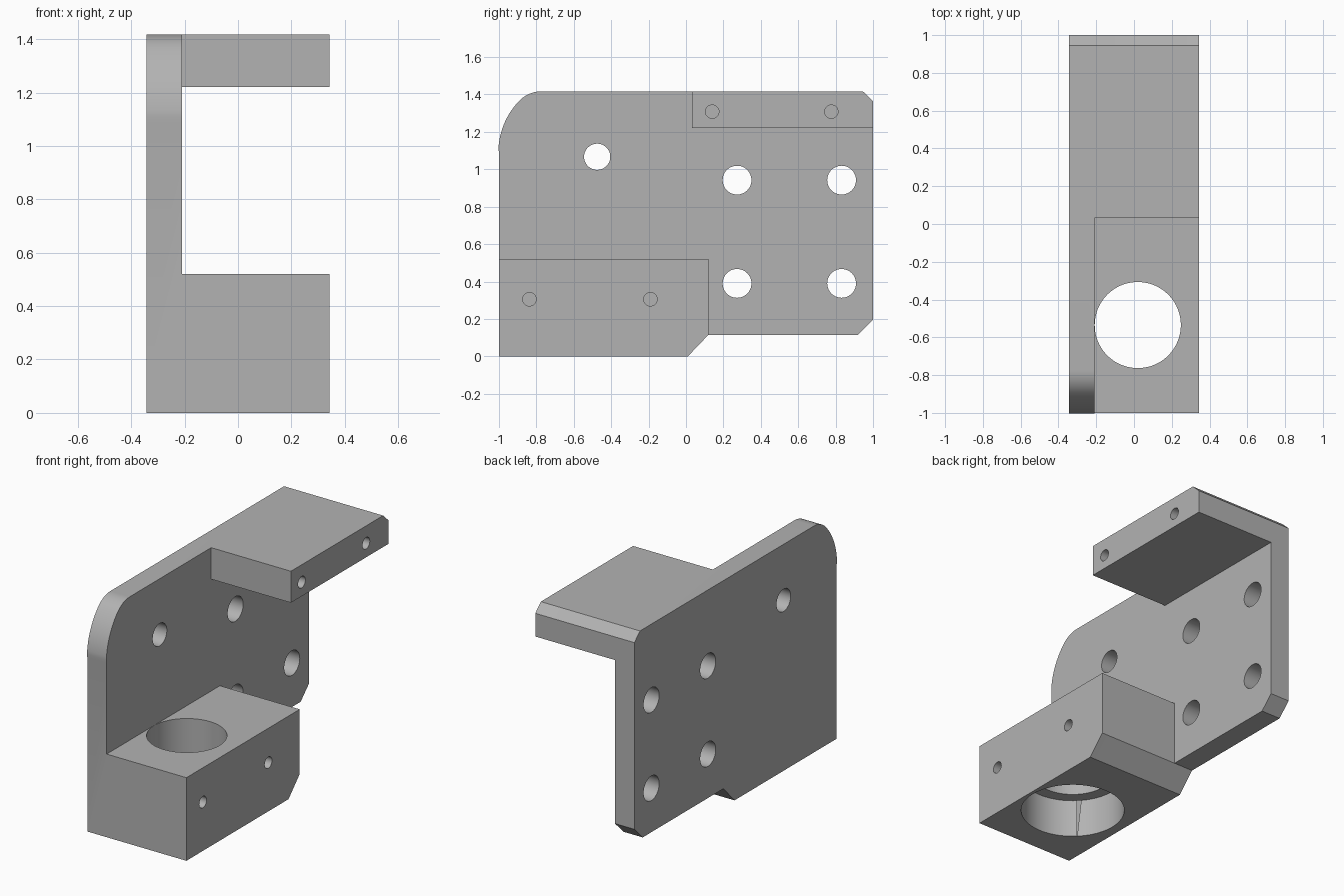
import bpy, bmesh, math
from mathutils import Matrix, Vector

cube = bpy.data.objects.get("Cube")
if cube:
    bpy.data.objects.remove(cube, do_unlink=True)

grey = bpy.data.materials.new("machined grey")
grey.use_nodes = True
COLOUR = (0.45, 0.45, 0.45, 1)
grey.diffuse_color = COLOUR
grey.node_tree.nodes["Principled BSDF"].inputs["Base Color"].default_value = COLOUR

OUTER, INNER, EDGE = -0.343, -0.209, 0.343   # plate outside, plate inside, block ends
TOP = 1.417


def finish(name, bm):
    bmesh.ops.recalc_face_normals(bm, faces=bm.faces)
    mesh = bpy.data.meshes.new(name)
    bm.to_mesh(mesh)
    bm.free()
    mesh.materials.append(grey)
    obj = bpy.data.objects.new(name, mesh)
    bpy.context.collection.objects.link(obj)
    return obj


def extrude_profile(name, profile, x0, x1):
    """Extrude a side profile of (y, z) points along x."""
    bm = bmesh.new()
    face = bm.faces.new([bm.verts.new((x0, y, z)) for y, z in profile])
    out = bmesh.ops.extrude_face_region(bm, geom=[face])
    verts = [v for v in out["geom"] if isinstance(v, bmesh.types.BMVert)]
    bmesh.ops.translate(bm, verts=verts, vec=(x1 - x0, 0, 0))
    return finish(name, bm)


def drill(name, start, end, radius, sides=48):
    """Cylinder from start to end, used as a cutter."""
    a, b = Vector(start), Vector(end)
    turn = (b - a).to_track_quat("Z", "Y").to_matrix().to_4x4()
    bm = bmesh.new()
    bmesh.ops.create_cone(bm, cap_ends=True, segments=sides, radius1=radius,
                          radius2=radius, depth=(b - a).length,
                          matrix=Matrix.Translation((a + b) / 2) @ turn)
    obj = finish(name, bm)
    obj.hide_render = True
    return obj


def combine(target, other, operation):
    mod = target.modifiers.new(operation.title(), "BOOLEAN")
    mod.operation, mod.solver, mod.object = operation, "EXACT", other
    bpy.context.view_layer.objects.active = target
    bpy.ops.object.modifier_apply(modifier=mod.name)
    bpy.data.objects.remove(other, do_unlink=True)


def arc(cy, cz, radius, start, end, steps):
    angles = [math.radians(start + (end - start) * i / steps) for i in range(steps + 1)]
    return [(cy + radius * math.cos(a), cz + radius * math.sin(a)) for a in angles]


# Side plate: chamfered corners, and a front corner blended from two arcs
blend = 136
small = arc(-0.772, TOP - 0.166, 0.166, 90, blend, 10)
large_r = 0.4
join_y, join_z = small[-1]
turn = math.radians(blend)
large = arc(join_y - large_r * math.cos(turn), join_z - large_r * math.sin(turn),
            large_r, blend, 180, 14)[1:]
large[-1] = (-1, large[-1][1])
plate_profile = [(-1, 0), (0.01, 0), (0.12, 0.115), (0.918, 0.115), (1, 0.197),
                 (1, 1.365), (0.945, TOP)] + small + large
bracket = extrude_profile("bracket", plate_profile, OUTER, INNER)

# Lower clamp block and upper mounting flange
lower = [(-1, 0), (0.01, 0), (0.12, 0.115), (0.12, 0.52), (-1, 0.52)]
upper = [(0.033, 1.22), (1, 1.22), (1, 1.365), (0.945, TOP), (0.033, TOP)]
combine(bracket, extrude_profile("clamp_block", lower, INNER, EDGE), "UNION")
combine(bracket, extrude_profile("flange", upper, INNER, EDGE), "UNION")

# Vertical bore with a wider counterbore underneath
bx, by = 0.02, -0.535
combine(bracket, drill("bore", (bx, by, -0.1), (bx, by, 0.7), 0.228, 80), "DIFFERENCE")
combine(bracket, drill("counterbore", (bx, by, -0.1), (bx, by, 0.24), 0.302, 80), "DIFFERENCE")

# Through holes in the plate
holes = [(-0.475, 1.067, 0.07)]
holes += [(y, z, 0.077) for y in (0.273, 0.832) for z in (0.39, 0.942)]
for y, z, r in holes:
    combine(bracket, drill("plate_hole", (-0.5, y, z), (-0.1, y, z), r), "DIFFERENCE")

# Blind screw holes in the ends of both blocks
for y, z in ((0.14, 1.308), (0.777, 1.308), (-0.837, 0.305), (-0.19, 0.305)):
    combine(bracket, drill("screw_hole", (0.14, y, z), (0.5, y, z), 0.036, 32), "DIFFERENCE")

# Smooth the curved walls, keep edges sharp
bpy.ops.object.select_all(action="DESELECT")
bracket.select_set(True)
bpy.context.view_layer.objects.active = bracket
bpy.ops.object.shade_smooth_by_angle(angle=math.radians(25))
